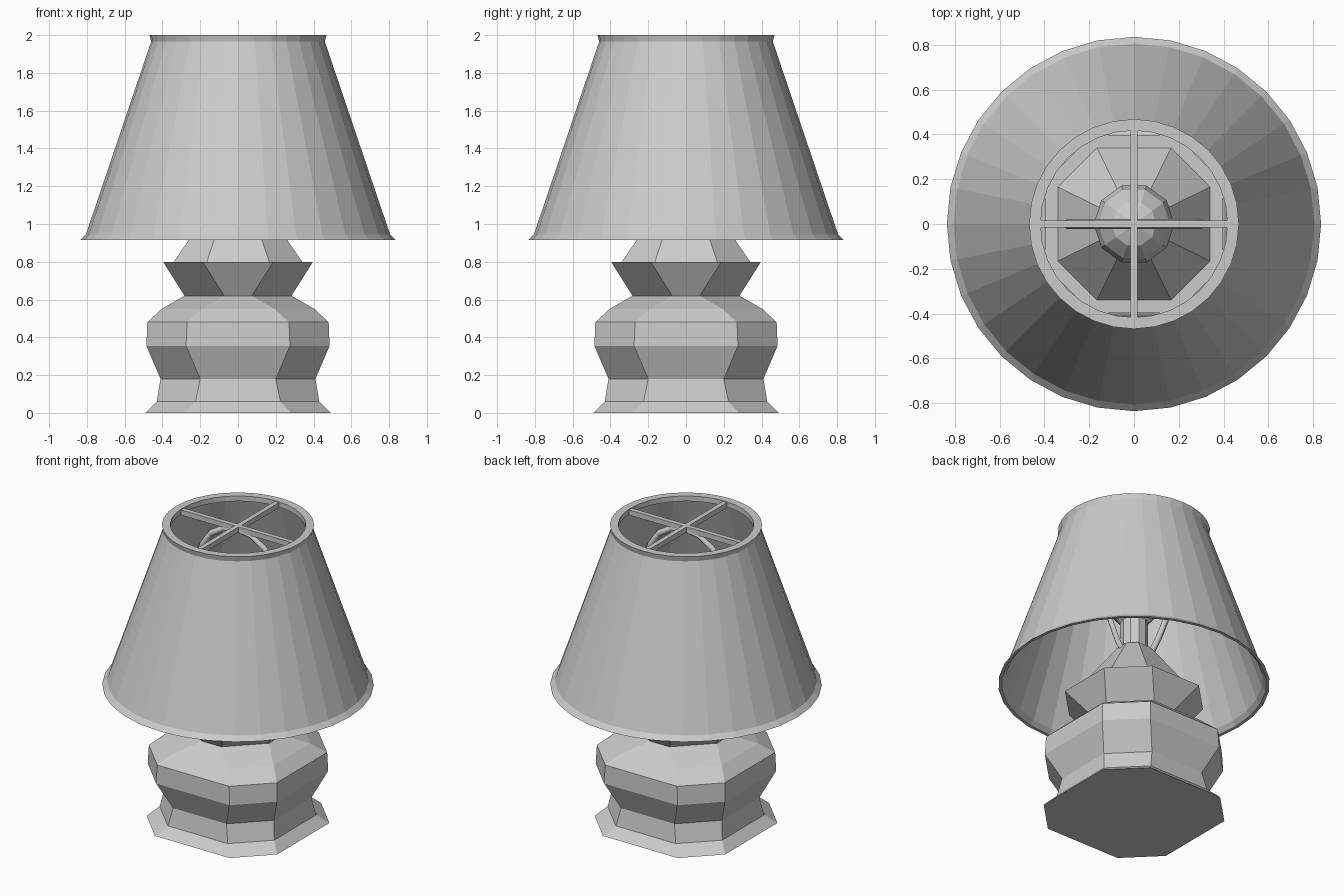
import bpy, bmesh, math

if "Cube" in bpy.data.objects:
    bpy.data.objects.remove(bpy.data.objects["Cube"])


def finish(name, bm):
    bmesh.ops.recalc_face_normals(bm, faces=bm.faces)
    me = bpy.data.meshes.new(name)
    bm.to_mesh(me)
    bm.free()
    ob = bpy.data.objects.new(name, me)
    bpy.context.collection.objects.link(ob)
    return ob


def loft(name, rings, close=False):
    """Bridge rings of points; cap the ends, or join last ring to first."""
    bm = bmesh.new()
    loops = [[bm.verts.new(p) for p in ring] for ring in rings]
    pairs = list(zip(loops, loops[1:]))
    if close:
        pairs.append((loops[-1], loops[0]))
    else:
        bm.faces.new(loops[0])
        bm.faces.new(loops[-1])
    for a, b in pairs:
        n = len(a)
        for i in range(n):
            j = (i + 1) % n
            bm.faces.new((a[i], a[j], b[j], b[i]))
    return finish(name, bm)


def circle(r, z, n):
    return [(r * math.cos(2 * math.pi * i / n), r * math.sin(2 * math.pi * i / n), z)
            for i in range(n)]


def chamfered_square(a, h, z):
    return [(a, -h, z), (a, h, z), (h, a, z), (-h, a, z),
            (-a, h, z), (-a, -h, z), (-h, -a, z), (h, -a, z)]


def box(name, size, loc):
    bm = bmesh.new()
    bmesh.ops.create_cube(bm, size=1)
    bmesh.ops.scale(bm, vec=size, verts=bm.verts)
    bmesh.ops.translate(bm, vec=loc, verts=bm.verts)
    return finish(name, bm)


# Faceted base: half width, half front-face width, height
base_profile = [
    (.49, .28, 0), (.43, .225, .06), (.41, .20, .18), (.485, .275, .355),
    (.48, .27, .48), (.405, .195, .55), (.283, .073, .62), (.397, .187, .80),
    (.34, .165, .80), (.10, .048, 1.15)]
loft("lamp_base", [chamfered_square(*p) for p in base_profile])

# Bulb socket and bulb
loft("bulb_socket", [circle(r, z, 10) for r, z in [(.085, 1.13), (.085, 1.36)]])
bulb_profile = [(.08, 1.34), (.15, 1.42), (.18, 1.52), (.16, 1.61), (.10, 1.68), (.03, 1.71)]
loft("bulb", [circle(r, z, 10) for r, z in bulb_profile])

# Shade: closed wall profile with flared hem and top collar
shade_profile = [
    (.835, .915), (.805, .945), (.46, 1.965), (.468, 2.0),
    (.417, 2.0), (.417, 1.965), (.447, 1.955), (.79, .945), (.815, .915)]
loft("shade", [circle(r, z, 32) for r, z in shade_profile], close=True)

# Cross bars in the shade opening
box("shade_bar_x", (.85, .032, .035), (0, 0, 1.977))
box("shade_bar_y", (.032, .85, .035), (0, 0, 1.977))

# Harp: bent wire either side of the bulb
half = [(.08, 1.11), (.13, 1.17), (.20, 1.32), (.27, 1.50), (.30, 1.66),
        (.27, 1.79), (.20, 1.89), (.10, 1.95)]
path = half + [(0, 1.965)] + [(-x, z) for x, z in reversed(half)]
curve = bpy.data.curves.new("harp", 'CURVE')
curve.dimensions = '3D'
curve.bevel_depth = .022
curve.bevel_resolution = 0
curve.use_fill_caps = True
spline = curve.splines.new('POLY')
spline.points.add(len(path) - 1)
for pt, (x, z) in zip(spline.points, path):
    pt.co = (x, 0, z, 1)
harp = bpy.data.objects.new("harp", curve)
bpy.context.collection.objects.link(harp)
